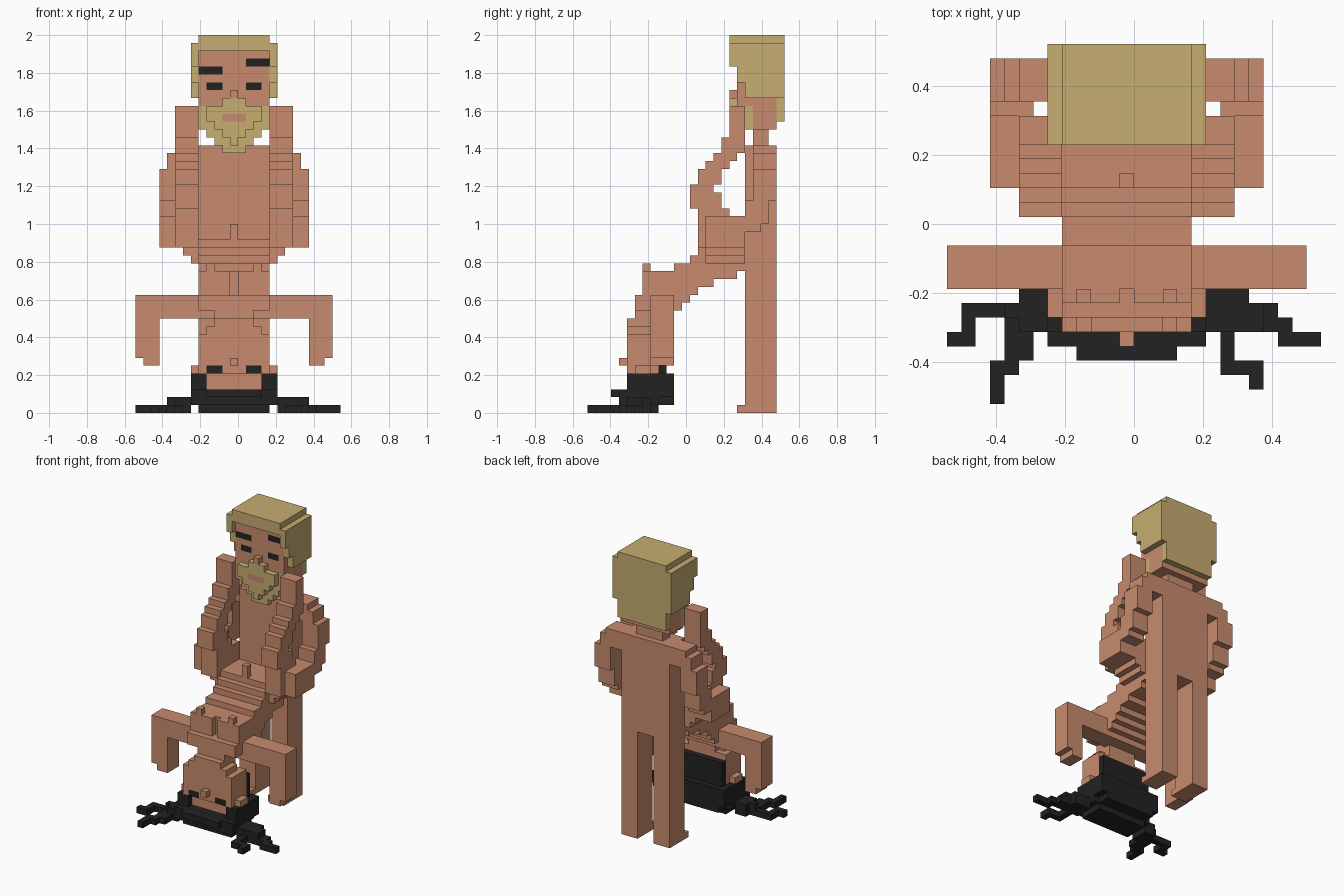
import bpy, bmesh

if "Cube" in bpy.data.objects:
    bpy.data.objects.remove(bpy.data.objects["Cube"])

V = 2 / 48                       # size of one block
ORIGIN = (13, 12.5, 0)           # block coordinates of the world origin


def material(name, rgb):
    m = bpy.data.materials.new(name)
    m.diffuse_color = (*rgb, 1)
    m.use_nodes = True
    m.node_tree.nodes["Principled BSDF"].inputs["Base Color"].default_value = m.diffuse_color
    return m


SKIN = material("skin", (0.58, 0.26, 0.155))
BLOND = material("blond_hair", (0.57, 0.42, 0.165))
BLACK = material("black", (0.016, 0.016, 0.016))

cells = {}                       # block -> part name, later parts override
parts = {}


def part(name, mat, boxes, mirror=False):
    """Fill boxes (x0, x1, y0, y1, z0, z1) with blocks; mirror about the body centre."""
    parts[name] = mat
    for x0, x1, y0, y1, z0, z1 in boxes:
        for x in range(x0, x1):
            for y in range(y0, y1):
                for z in range(z0, z1):
                    cells[x, y, z] = name
                    if mirror:
                        cells[24 - x, y, z] = name


def slices(x0, x1, rows):
    """Boxes for side-profile rows (z0, z1, y0, y1)."""
    return [(x0, x1, y0, y1, z0, z1) for z0, z1, y0, y1 in rows]


# --- Standing figure: body, legs and feet
part("standing_torso", SKIN, [(8, 17, 20, 24, 18, 34), (10, 15, 21, 23, 34, 36)])
part("standing_legs", SKIN, [(8, 11, 20, 24, 0, 18), (8, 11, 19, 20, 0, 1)], True)

# Arms: shoulder, upper arm, then forearm reaching forward
part("standing_arms", SKIN, [
    (5, 8, 21, 24, 31, 34), (4, 6, 21, 24, 29, 33), (3, 6, 21, 24, 27, 31),
    (3, 6, 20, 23, 24, 27), (3, 6, 18, 22, 23, 25), (3, 6, 15, 20, 21, 25)], True)

# Head, nose, hair and beard
part("standing_head", SKIN, [(8, 17, 19, 24, 36, 46), (12, 13, 18, 19, 40, 41)])
part("blond_hair", BLOND, [
    (8, 17, 18, 25, 46, 48), (8, 17, 24, 25, 37, 46)])
part("blond_hair_sides", BLOND, [
    (7, 8, 18, 25, 44, 47), (7, 8, 19, 25, 42, 44), (7, 8, 20, 25, 40, 42)], True)
part("beard", BLOND, [
    (8, 17, 19, 21, 36, 39), (9, 16, 19, 20, 35, 36), (10, 15, 19, 20, 34, 35),
    (11, 14, 19, 20, 33, 34), (11, 14, 18, 19, 39, 40), (9, 16, 18, 19, 37, 39),
    (10, 15, 18, 19, 36, 37), (11, 14, 18, 19, 35, 36), (12, 13, 18, 19, 34, 35)])
part("standing_mouth", SKIN, [(11, 14, 18, 19, 37, 38)])
part("standing_eyes", BLACK, [(9, 11, 19, 20, 41, 42)], True)
part("eyebrows", BLACK, [(8, 11, 19, 20, 43, 44), (14, 17, 19, 20, 44, 45)])

# --- Inverted figure: raised legs, bent at the knee
part("raised_legs", SKIN, slices(5, 8, [
    (36, 39, 18, 20), (35, 36, 18, 20), (34, 35, 17, 20), (33, 34, 17, 20),
    (32, 33, 16, 19), (31, 32, 15, 18), (29, 31, 14, 17), (28, 29, 13, 16),
    (26, 28, 13, 17), (25, 26, 14, 18), (21, 25, 14, 20)])
    + [(6, 8, 15, 20, 20, 22), (7, 8, 15, 20, 19, 20)], True)

# Sloping trunk, stepping down toward the shoulders
part("inverted_trunk", SKIN, [
    (8, 17, 19, 20, 18, 22), (8, 17, 16, 19, 17, 22), (8, 17, 15, 16, 16, 22),
    (8, 17, 14, 15, 16, 21), (8, 17, 13, 14, 15, 20), (8, 17, 12, 13, 14, 19),
    (8, 17, 11, 12, 13, 19), (8, 17, 8, 11, 12, 18), (8, 17, 6, 8, 13, 15),
    (12, 13, 15, 16, 22, 24), (10, 15, 6, 9, 10, 13)])
part("chest", SKIN, [(8, 12, 7, 10, 15, 18), (9, 10, 7, 8, 18, 19)], True)

# Arms out sideways with hanging forearms
part("inverted_arms", SKIN, [
    (0, 8, 8, 11, 12, 15), (0, 1, 8, 11, 7, 12), (1, 3, 8, 11, 6, 12)], True)

# Upside-down head, ears and nose
part("inverted_head", SKIN, [
    (8, 17, 5, 9, 5, 10), (9, 16, 5, 8, 10, 11), (10, 15, 5, 8, 11, 12),
    (9, 16, 6, 9, 3, 5), (12, 13, 4, 5, 6, 7)])
part("ears", SKIN, [(7, 8, 6, 8, 5, 6)], True)
part("inverted_eyes", BLACK, [(9, 11, 5, 6, 5, 6)], True)

# Dark hair around the head, spreading on the floor
part("dark_hair", BLACK, [
    (8, 17, 9, 10, 5, 9), (7, 18, 9, 11, 2, 5), (8, 17, 9, 11, 1, 2),
    (7, 18, 4, 9, 1, 3), (9, 16, 3, 5, 2, 3), (8, 17, 5, 9, 0, 1),
    (7, 8, 5, 9, 3, 5), (17, 18, 5, 9, 3, 5), (8, 9, 5, 9, 3, 5), (16, 17, 5, 9, 3, 5)])
part("left_strands", BLACK, [
    (5, 7, 5, 8, 0, 2), (4, 5, 6, 7, 0, 2), (2, 5, 6, 7, 0, 1), (1, 2, 4, 7, 0, 1),
    (0, 2, 4, 5, 0, 1), (4, 6, 3, 6, 0, 1), (4, 5, 2, 3, 0, 1), (3, 4, 0, 3, 0, 1)])
part("right_strands", BLACK, [
    (18, 21, 5, 8, 0, 2), (21, 22, 5, 7, 0, 2), (22, 23, 5, 7, 0, 1), (23, 24, 4, 6, 0, 1),
    (24, 26, 4, 5, 0, 1), (19, 20, 2, 6, 0, 1), (20, 21, 2, 3, 0, 1), (21, 22, 1, 3, 0, 1)])

# --- Build one mesh per part from the exposed block faces
for name, mat in parts.items():
    bm = bmesh.new()
    verts = {}

    def corner(p):
        if p not in verts:
            verts[p] = bm.verts.new([(p[a] - ORIGIN[a]) * V for a in range(3)])
        return verts[p]

    for c in [c for c, n in cells.items() if n == name]:
        for axis in range(3):
            u, w = (axis + 1) % 3, (axis + 2) % 3
            for side in (0, 1):
                neighbour = list(c)
                neighbour[axis] += 2 * side - 1
                if tuple(neighbour) in cells:
                    continue
                loop = []
                for du, dw in ((0, 0), (1, 0), (1, 1), (0, 1)):
                    p = list(c)
                    p[axis] += side
                    p[u] += du
                    p[w] += dw
                    loop.append(corner(tuple(p)))
                bm.faces.new(loop if side else loop[::-1])
    mesh = bpy.data.meshes.new(name)
    bm.to_mesh(mesh)
    bm.free()
    mesh.materials.append(mat)
    bpy.context.collection.objects.link(bpy.data.objects.new(name, mesh))
